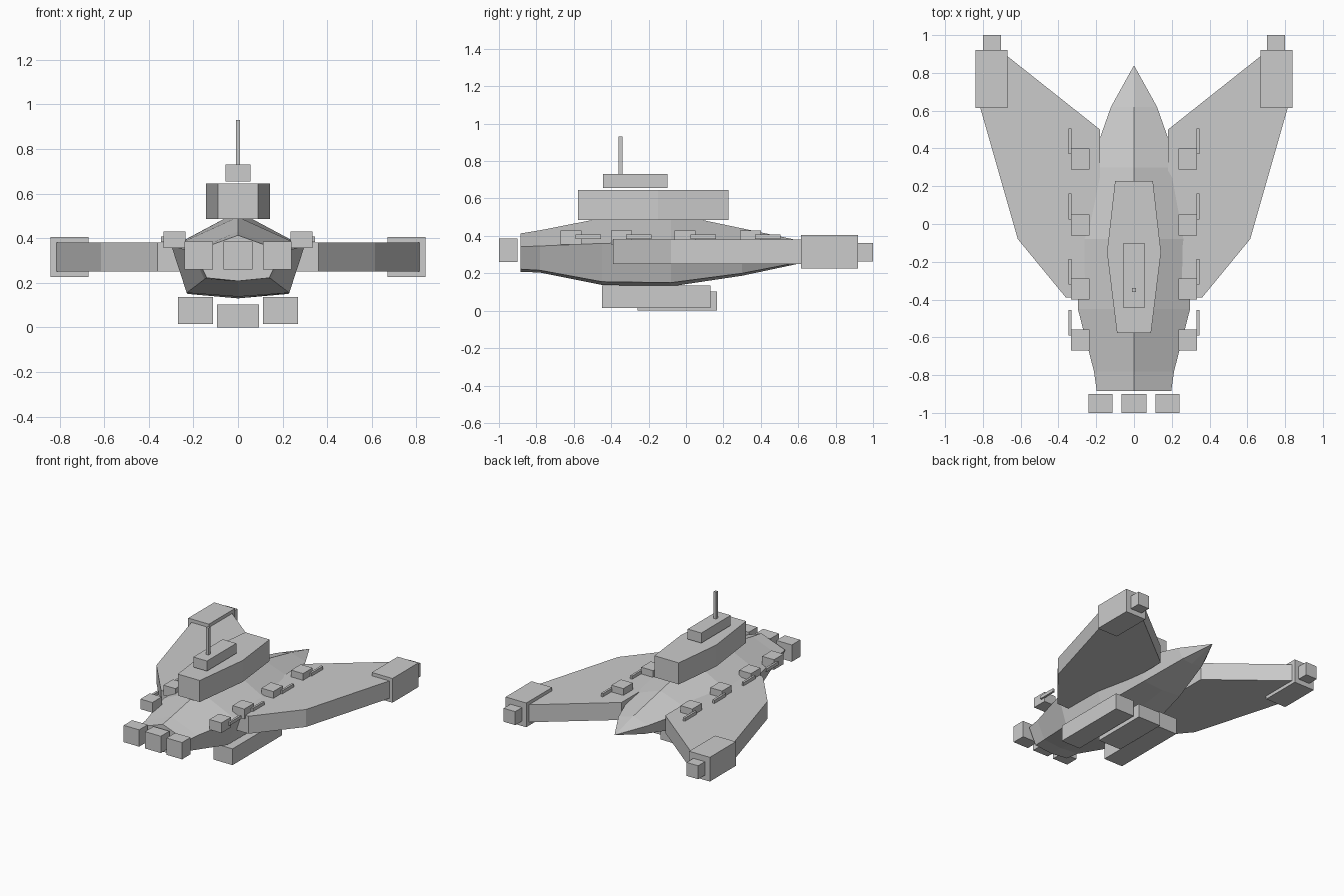
import bpy, bmesh

if "Cube" in bpy.data.objects:
    bpy.data.objects.remove(bpy.data.objects["Cube"])


def make(name, verts, faces):
    mesh = bpy.data.meshes.new(name)
    mesh.from_pydata(verts, [], faces)
    bm = bmesh.new()
    bm.from_mesh(mesh)
    bmesh.ops.remove_doubles(bm, verts=bm.verts, dist=0.0005)
    bmesh.ops.recalc_face_normals(bm, faces=bm.faces)
    bm.to_mesh(mesh)
    bm.free()
    obj = bpy.data.objects.new(name, mesh)
    bpy.context.collection.objects.link(obj)
    return obj


def loft(name, rings):
    n, m = len(rings[0]), len(rings)
    verts = [p for r in rings for p in r]
    faces = [(i * n + j, i * n + (j + 1) % n, (i + 1) * n + (j + 1) % n, (i + 1) * n + j)
             for i in range(m - 1) for j in range(n)]
    faces += [tuple(range(n)), tuple(range((m - 1) * n, m * n))]
    return make(name, verts, faces)


def prism(name, outline, z0, z1):
    return loft(name, [[(x, y, z) for x, y in outline] for z in (z0, z1)])


def box(name, x0, x1, y0, y1, z0, z1):
    return prism(name, [(x0, y0), (x1, y0), (x1, y1), (x0, y1)], z0, z1)


# Hull stations: y, half width, side z, chine half width, chine z, top z, bottom z
stations = [
    (-0.885, 0.197, 0.342, 0.14, 0.222, 0.413, 0.208),
    (-0.78, 0.212, 0.346, 0.15, 0.216, 0.430, 0.204),
    (-0.45, 0.297, 0.360, 0.23, 0.155, 0.495, 0.138),
    (-0.08, 0.290, 0.365, 0.225, 0.150, 0.520, 0.130),
    (0.30, 0.235, 0.357, 0.16, 0.200, 0.440, 0.187),
    (0.62, 0.122, 0.335, 0.085, 0.262, 0.372, 0.255),
]
rings = [[(0, y, t), (w, y, s), (c, y, cz), (0, y, b), (-c, y, cz), (-w, y, s)]
         for y, w, s, c, cz, t, b in stations]
hull = loft("hull", rings)
# Pointed tail
tip = [(0, 0.84, 0.315)]
bm = bmesh.new()
bm.from_mesh(hull.data)
cap = max(bm.faces, key=lambda f: f.calc_center_median().y)
res = bmesh.ops.poke(bm, faces=[cap])
res["verts"][0].co = tip[0]
bmesh.ops.recalc_face_normals(bm, faces=bm.faces)
bm.to_mesh(hull.data)
bm.free()

# Superstructure, bridge and mast
prism("superstructure", [(-0.09, -0.578), (0.09, -0.578), (0.143, -0.15), (0.1, 0.228),
                         (-0.1, 0.228), (-0.143, -0.15)], 0.485, 0.645)
box("bridge", -0.056, 0.056, -0.445, -0.1, 0.655, 0.73)
box("mast", -0.01, 0.01, -0.36, -0.34, 0.73, 0.93)

# Centre engine and centre keel bay
box("engine_centre", -0.065, 0.065, -1.0, -0.9, 0.26, 0.385)
box("keel_bay_centre", -0.095, 0.095, -0.26, 0.165, 0.0, 0.103)

# Parts that come in left and right pairs
for side, s in (("left", -1), ("right", 1)):
    prism(f"wing_{side}", [(s * x, y) for x, y in
                           [(0.18, -0.39), (0.36, -0.39), (0.615, -0.08), (0.818, 0.63),
                            (0.70, 0.912), (0.18, 0.50)]], 0.25, 0.38)

    def pair(name, x0, x1, *rest):
        box(f"{name}_{side}", *sorted((s * x0, s * x1)), *rest)

    pair("wing_pod", 0.67, 0.84, 0.615, 0.92, 0.225, 0.405)
    pair("pod_nozzle", 0.705, 0.80, 0.92, 1.0, 0.262, 0.362)
    pair("engine", 0.113, 0.24, -1.0, -0.9, 0.26, 0.385)
    pair("keel_bay", 0.112, 0.27, -0.45, 0.13, 0.015, 0.136)
    # Turrets with a side barrel
    for i, y in enumerate((-0.615, -0.345, -0.005, 0.345)):
        b = (-0.59, -0.32, 0.025, 0.37)[i]
        pair(f"turret_{i}", 0.235, 0.333, y - 0.056, y + 0.056, 0.355, 0.43)
        pair(f"barrel_{i}", 0.33, 0.346, b, b + 0.136, 0.383, 0.407)
